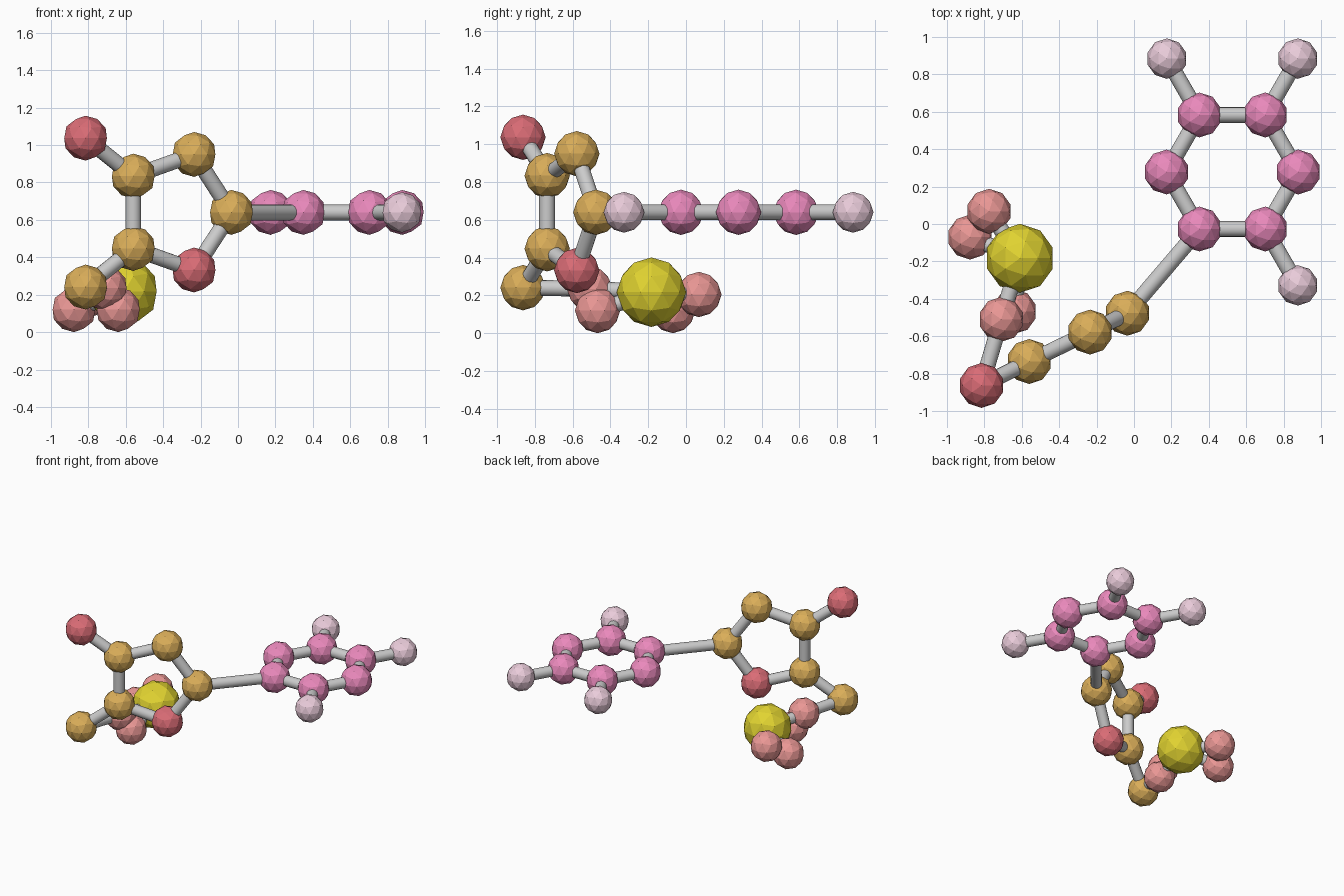
import bpy, math
from mathutils import Vector

if "Cube" in bpy.data.objects:
    bpy.data.objects.remove(bpy.data.objects["Cube"])


def material(name, rgb):
    m = bpy.data.materials.new(name)
    m.diffuse_color = (*rgb, 1)
    m.use_nodes = True
    m.node_tree.nodes["Principled BSDF"].inputs["Base Color"].default_value = m.diffuse_color
    return m


amber = material("amber", (0.70, 0.42, 0.10))
red = material("red", (0.70, 0.15, 0.18))
salmon = material("salmon", (0.82, 0.31, 0.30))
pink = material("pink", (0.82, 0.25, 0.50))
pale = material("pale_pink", (0.82, 0.60, 0.70))
yellow = material("yellow", (0.75, 0.65, 0.03))


def ball(name, pos, mat, r=0.12):
    """Low-poly atom; returns its centre."""
    bpy.ops.mesh.primitive_ico_sphere_add(subdivisions=2, radius=r, location=pos)
    o = bpy.context.object
    o.name = name
    o.data.materials.append(mat)
    return Vector(pos)


def bond(name, a, b, r=0.042):
    """Grey stick between two centres."""
    d = b - a
    bpy.ops.mesh.primitive_cylinder_add(vertices=16, radius=r, depth=d.length, location=(a + b) / 2)
    o = bpy.context.object
    o.name = name
    o.rotation_euler = d.to_track_quat('Z', 'Y').to_euler()
    bpy.ops.object.shade_smooth_by_angle()


# Flat six-sided ring with three outer atoms
centre = Vector((0.526, 0.278, 0.64))


def hexagon(i, r):
    a = math.radians(60 * i)
    return centre + Vector((r * math.cos(a), r * math.sin(a), 0))


ring = [ball("base_ring_atom", hexagon(i, 0.352), pink) for i in range(6)]
for i in range(6):
    bond("base_ring_bond", ring[i], ring[(i + 1) % 6])
for i in (1, 2, 5):
    bond("base_outer_bond", ring[i], ball("base_outer_atom", hexagon(i, 0.7), pale, 0.108))

# Upright five-sided ring
sugar = [ball("sugar_ring_atom", p, m) for p, m in (
    ((-0.035, -0.477, 0.64), amber), ((-0.235, -0.578, 0.95), amber),
    ((-0.56, -0.735, 0.834), amber), ((-0.56, -0.735, 0.447), amber),
    ((-0.235, -0.578, 0.332), red))]
for i in range(5):
    bond("sugar_ring_bond", sugar[i], sugar[(i + 1) % 5])
bond("ring_link_bond", sugar[0], ring[4])

# Arms on the five-sided ring
bond("upper_arm_bond", sugar[2], ball("upper_arm_atom", (-0.815, -0.863, 1.037), red))
elbow = ball("lower_arm_atom", (-0.815, -0.863, 0.241), amber)
bond("lower_arm_bond", sugar[3], elbow)

# Large atom with its four satellites
core = ball("phosphate_core", (-0.61, -0.183, 0.217), yellow, 0.184)
satellites = [ball("phosphate_outer_atom", p, salmon) for p in (
    (-0.71, -0.51, 0.235), (-0.64, -0.468, 0.12),
    (-0.877, -0.07, 0.12), (-0.775, 0.068, 0.205))]
for s in satellites:
    bond("phosphate_bond", core, s)
bond("phosphate_link_bond", elbow, satellites[0])
